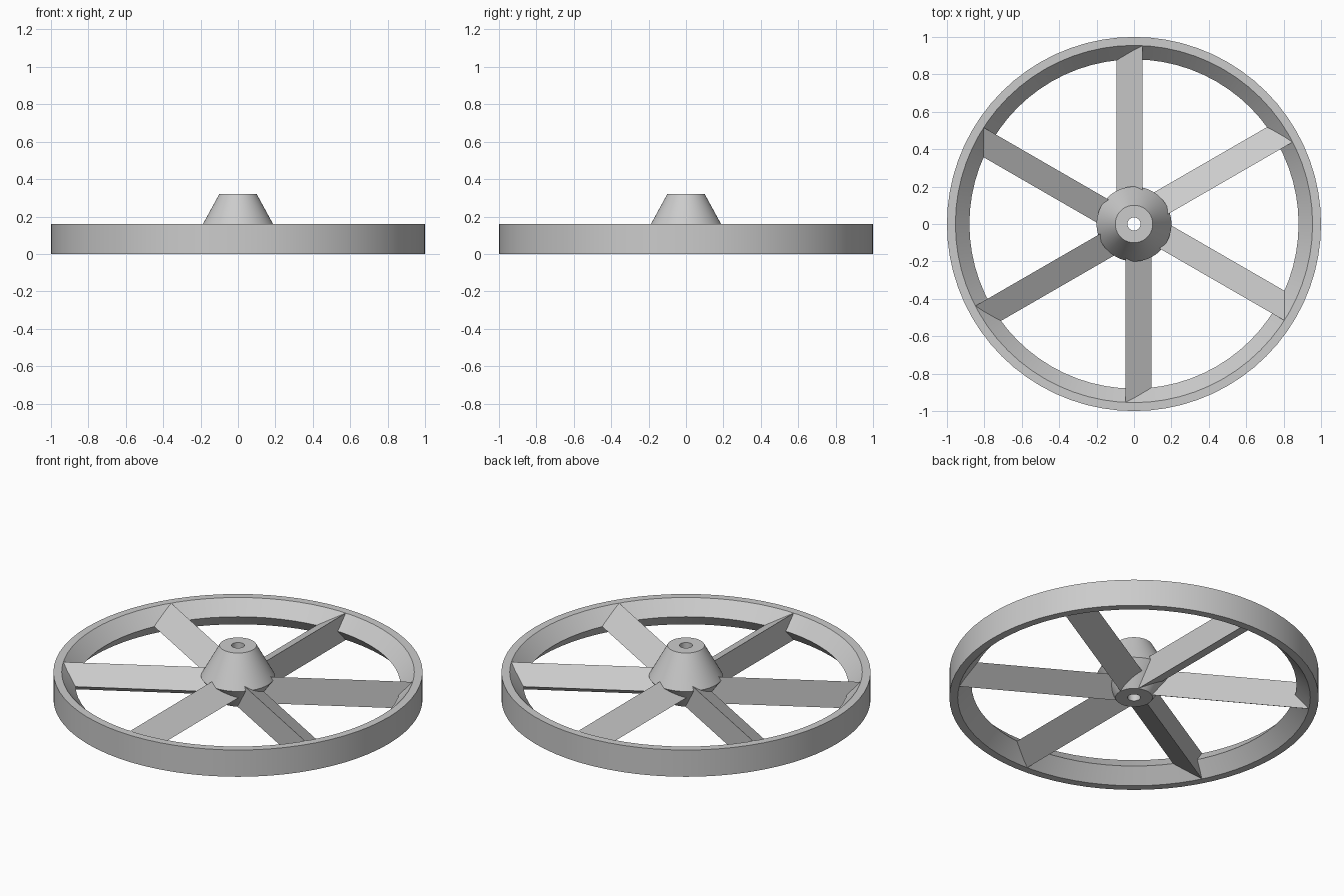
import bpy, bmesh, math

if "Cube" in bpy.data.objects:
    bpy.data.objects.remove(bpy.data.objects["Cube"], do_unlink=True)

GREY = 0.6
metal = bpy.data.materials.new("grey_metal")
metal.use_nodes = True
metal.diffuse_color = (GREY, GREY, GREY, 1)
metal.node_tree.nodes["Principled BSDF"].inputs["Base Color"].default_value = (GREY, GREY, GREY, 1)


def finish(name, bm):
    bmesh.ops.recalc_face_normals(bm, faces=bm.faces)
    mesh = bpy.data.meshes.new(name)
    bm.to_mesh(mesh)
    bm.free()
    mesh.materials.append(metal)
    obj = bpy.data.objects.new(name, mesh)
    bpy.context.collection.objects.link(obj)
    return obj


def lathe(name, profile, steps=72):
    """Revolve a closed (radius, height) profile around z."""
    bm = bmesh.new()
    rings = []
    for i in range(steps):
        a = 2 * math.pi * i / steps
        rings.append([bm.verts.new((r * math.cos(a), r * math.sin(a), z)) for r, z in profile])
    n = len(profile)
    for i in range(steps):
        p, q = rings[i], rings[(i + 1) % steps]
        for j in range(n):
            k = (j + 1) % n
            bm.faces.new((p[j], q[j], q[k], p[k]))
    obj = finish(name, bm)
    bpy.ops.object.select_all(action='DESELECT')
    obj.select_set(True)
    bpy.context.view_layer.objects.active = obj
    bpy.ops.object.shade_smooth_by_angle(angle=math.radians(30))
    return obj


# Rim with a ridge around the inside
lathe("rim", [(1, 0), (1, 0.16), (0.955, 0.16), (0.88, 0.08), (0.955, 0)])

# Double-cone hub with a bore
lathe("hub", [(0.035, 0), (0.1, 0), (0.2, 0.137), (0.1, 0.32), (0.035, 0.32)])

# Six equilateral triangular spokes: side offset, height, outer radius of each edge
SECTION = [(0.045, 0.16, 0.957), (-0.093, 0.08, 0.885), (0.045, 0, 0.957)]
for i in range(6):
    bm = bmesh.new()
    inner = [bm.verts.new((s, 0.07, z)) for s, z, r in SECTION]
    outer = [bm.verts.new((s, math.sqrt(r * r - s * s), z)) for s, z, r in SECTION]
    bm.faces.new(inner)
    bm.faces.new(outer)
    for j in range(3):
        k = (j + 1) % 3
        bm.faces.new((inner[j], inner[k], outer[k], outer[j]))
    spoke = finish(f"spoke_{i + 1}", bm)
    spoke.rotation_euler.z = math.radians(60 * i)
